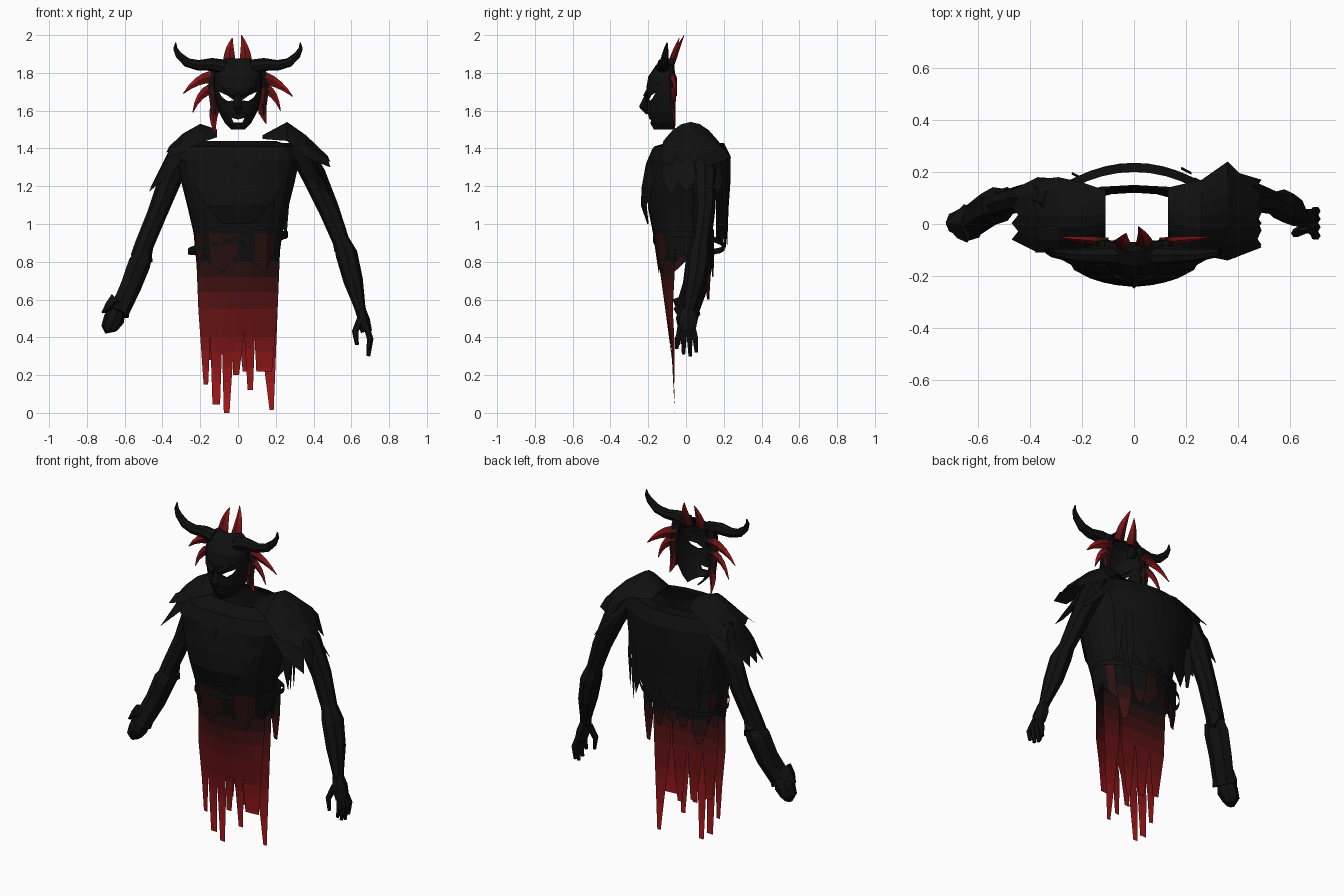
import bpy, bmesh, math
from mathutils import Vector as V

if "Cube" in bpy.data.objects:
    bpy.data.objects.remove(bpy.data.objects["Cube"])

# Palette: black to red in steps
SHADES = []
for i in range(10):
    t = (i / 9) ** 1.5
    m = bpy.data.materials.new("shade_%d" % i)
    m.diffuse_color = (0.005 + 0.45 * t, 0.005 + 0.005 * t, 0.005 + 0.007 * t, 1)
    m.use_nodes = True
    m.node_tree.nodes["Principled BSDF"].inputs["Base Color"].default_value = m.diffuse_color
    SHADES.append(m)


def build(name, verts, faces, tone=None, cuts=()):
    bm = bmesh.new()
    vs = [bm.verts.new(v) for v in verts]
    for f in faces:
        bm.faces.new([vs[i] for i in f])
    for z in cuts:
        bmesh.ops.bisect_plane(bm, geom=bm.verts[:] + bm.edges[:] + bm.faces[:],
                               plane_co=(0, 0, z), plane_no=(0, 0, 1))
    bmesh.ops.recalc_face_normals(bm, faces=bm.faces)
    for f in bm.faces:
        t = tone(f.calc_center_median()) if tone else 0
        f.material_index = max(0, min(9, int(t * 9.99)))
    me = bpy.data.meshes.new(name)
    bm.to_mesh(me)
    bm.free()
    for m in SHADES:
        me.materials.append(m)
    ob = bpy.data.objects.new(name, me)
    bpy.context.collection.objects.link(ob)
    return ob


def sheet(name, rows, closed=False, **kw):
    n = len(rows[0])
    faces = [(r * n + i, r * n + (i + 1) % n, (r + 1) * n + (i + 1) % n, (r + 1) * n + i)
             for r in range(len(rows) - 1) for i in range(n if closed else n - 1)]
    return build(name, [p for row in rows for p in row], faces, **kw)


def tube(name, pts, radii, n=6, flat=1.0, tone=None):
    pts = [V(p) for p in pts]
    verts, faces = [], []
    for k, (p, r) in enumerate(zip(pts, radii)):
        d = (pts[min(k + 1, len(pts) - 1)] - pts[max(k - 1, 0)]).normalized()
        a = d.cross(V((0, 1, 0)))
        a = a.normalized() if a.length > 0.01 else V((1, 0, 0))
        b = d.cross(a)
        verts += [p + a * r * math.cos(q) + b * r * flat * math.sin(q)
                  for q in (2 * math.pi * i / n for i in range(n))]
    for k in range(len(pts) - 1):
        faces += [(k * n + i, k * n + (i + 1) % n, (k + 1) * n + (i + 1) % n, (k + 1) * n + i)
                  for i in range(n)]
    faces += [tuple(range(n)), tuple(range(len(verts) - n, len(verts)))]
    return build(name, verts, faces, tone)


def lerp(table, z):
    for (z0, a), (z1, b) in zip(table, table[1:]):
        if z0 <= z <= z1:
            return a + (b - a) * (z - z0) / (z1 - z0)
    return table[0][1] if z < table[0][0] else table[-1][1]


# Mask shell, open at the back, with cut eyes and mouth
rows = []
for z, w, f in [(1.5, .035, -.17), (1.535, .07, -.19), (1.6, .105, -.205), (1.66, .12, -.205),
                (1.72, .128, -.21), (1.78, .128, -.2), (1.84, .115, -.16), (1.875, .07, -.11)]:
    angs = [math.radians(-90 + 15 * i) for i in range(13)]
    rows.append([(w * math.sin(a), -.065 + (f + .065) * max(0, math.cos(a)) ** .8, z) for a in angs])
mask = sheet("mask", rows)
sol = mask.modifiers.new("thick", 'SOLIDIFY')
sol.thickness = 0.008
eye = [(.02, 1.655), (.055, 1.65), (.085, 1.672), (.1, 1.7), (.06, 1.682)]
mouth = [(-.035, 1.562), (-.022, 1.537), (.022, 1.537), (.035, 1.562), (0, 1.553)]
for k, prof in enumerate([eye, [(-x, z) for x, z in eye], mouth]):
    n = len(prof)
    cut = build("cutter", [(x, y, z) for y in (-.4, -.02) for x, z in prof],
                [tuple(range(n)), tuple(range(n, 2 * n))] +
                [(i, (i + 1) % n, n + (i + 1) % n, n + i) for i in range(n)])
    cut.hide_render = True
    bo = mask.modifiers.new("cut%d" % k, 'BOOLEAN')
    bo.operation, bo.object, bo.solver = 'DIFFERENCE', cut, 'EXACT'
bpy.context.view_layer.update()
baked = bpy.data.meshes.new_from_object(mask.evaluated_get(bpy.context.evaluated_depsgraph_get()))
mask.modifiers.clear()
mask.data = baked
for ob in [o for o in bpy.data.objects if o.name.startswith("cutter")]:
    bpy.data.objects.remove(ob)
tube("nose", [(0, -.2, 1.7), (0, -.225, 1.62), (0, -.2, 1.585)], [.01, .024, .012], 4)

# Horns, brows, hair spikes
for s in (-1, 1):
    tube("horn", [(s * x, y, z) for x, y, z in [(.07, -.12, 1.83), (.14, -.12, 1.845), (.21, -.12, 1.84),
         (.27, -.115, 1.855), (.315, -.11, 1.895), (.332, -.105, 1.93), (.33, -.1, 1.96)]],
         [.04, .034, .028, .024, .018, .011, .003], 8)
    tube("brow", [(s * .015, -.215, 1.68), (s * .06, -.2, 1.705), (s * .11, -.14, 1.74)],
         [.012, .014, .006], 4)
    tube("side_hair", [(s * .11, -.075, 1.84), (s * .135, -.07, 1.72), (s * .125, -.07, 1.58)],
         [.03, .03, .02], 5, .5, lambda c: max(0, (1.75 - c.z) * 2))


def spike(base, mid, tip, r):
    b, m, t = V(base), V(mid), V(tip)
    pts = [b * (1 - u) ** 2 + m * 2 * u * (1 - u) + t * u * u for u in [i / 5 for i in range(6)]]
    tube("hair_spike", pts, [r, r * .95, r * .8, r * .6, r * .35, .002], 4, .5,
         lambda c: .2 + .75 * (c - b).length / (t - b).length)


for b, m, t, r in [((-.045, -.08, 1.84), (-.05, -.06, 1.92), (-.03, -.035, 1.985), .034),
                   ((.04, -.08, 1.84), (.045, -.05, 1.92), (.018, -.01, 2.0), .034),
                   ((-.1, -.07, 1.78), (-.2, -.06, 1.79), (-.29, -.05, 1.69), .035),
                   ((.1, -.07, 1.78), (.2, -.06, 1.77), (.29, -.05, 1.675), .035),
                   ((-.11, -.07, 1.72), (-.2, -.06, 1.72), (-.24, -.06, 1.59), .03),
                   ((.11, -.07, 1.73), (.19, -.06, 1.72), (.225, -.06, 1.6), .03),
                   ((-.12, -.07, 1.62), (-.14, -.065, 1.56), (-.12, -.06, 1.47), .026),
                   ((.125, -.07, 1.64), (.13, -.065, 1.58), (.15, -.06, 1.53), .026)]:
    spike(b, m, t, r)

# Torso shell, open at top and bottom
rows = []
for z, rx, f, b in [(.84, .22, -.15, .12), (.95, .235, -.175, .125), (1.08, .265, -.2, .13),
                    (1.22, .3, -.21, .145), (1.34, .325, -.2, .15), (1.41, .29, -.17, .15),
                    (1.44, .2, -.07, .145)]:
    c, r = (f + b) / 2, (b - f) / 2
    row = []
    for i in range(20):
        a = 2 * math.pi * i / 20
        ca, sa = math.cos(a), math.sin(a)
        jag = -.05 * (i % 3) if z == .84 else 0
        row.append((rx * math.copysign(abs(ca) ** .8, ca), c + r * math.copysign(abs(sa) ** .8, sa), z + jag))
    rows.append(row)
sheet("torso", rows, True, tone=lambda c: max(0, (1.0 - c.z) * .8))

# Thin chest wraps standing off the torso
for s in (-1, 1):
    rows = []
    for z, f, x0, x1 in [(1.4, -.18, .05, .26), (1.32, -.212, .01, .25), (1.2, -.235, -.03, .23),
                         (1.1, -.24, -.03, .17), (1.0, -.205, -.02, .08)]:
        xs = [x0 + (x1 - x0) * i / 4 for i in range(5)]
        rows.append([(s * x, f + 1.1 * x * x, z) for x in xs])
    sheet("chest_wrap", rows)

# Back cape with ragged hem
rows = []
for z, y, w in [(1.43, .2, .3), (1.36, .235, .3), (1.22, .235, .27), (1.08, .225, .24), (.98, .22, .21)]:
    rows.append([(w * (i / 5 - 1), y - 1.1 * (w * (i / 5 - 1)) ** 2,
                  z - (.1 * ((i * 2) % 3) / 2 if z < 1 else 0)) for i in range(11)])
sheet("cape", rows)

# Layered shoulder plates with jagged edges
def plate(name, s, spec, jag):
    rows = []
    for k, (x, z, y0, y1, drop) in enumerate(spec):
        row = []
        for i in range(7):
            u = i / 3 - 1
            j = jag * (i % 2) if k == len(spec) - 1 else 0
            row.append((s * (x - j * .5), y0 + (y1 - y0) * i / 6, z - drop * u * u + j))
        rows.append(row)
    sheet(name, rows)


plate("shoulder_plate", 1, [(.13, 1.47, -.05, .14, .02), (.26, 1.54, -.12, .17, .1),
                            (.36, 1.47, -.14, .24, .12), (.49, 1.33, -.09, .11, .03)], .03)
plate("lower_shoulder_plate", 1, [(.28, 1.47, -.12, .17, .1), (.39, 1.36, -.13, .2, .12),
                                  (.49, 1.17, -.08, .17, .02)], .06)
plate("shoulder_plate", -1, [(.11, 1.5, -.05, .13, .04), (.2, 1.53, -.1, .16, .1),
                             (.29, 1.48, -.11, .18, .1), (.38, 1.38, -.11, .17, .03)], .03)
plate("lower_shoulder_plate", -1, [(.24, 1.48, -.11, .17, .1), (.37, 1.38, -.11, .18, .12),
                                   (.47, 1.18, -.06, .13, .01)], .05)

# Arms: bare right side hand, armoured left side fist
tube("upper_arm", [(.32, .08, 1.4), (.4, .1, 1.26), (.48, .1, 1.08), (.545, .08, .91), (.555, .075, .86)],
     [.06, .065, .055, .045, .045], 8)
tube("forearm", [(.54, .08, .93), (.575, .07, .84), (.61, .05, .7), (.645, .02, .56), (.655, .01, .52)],
     [.04, .058, .052, .03, .028], 8, 1.1)
tube("palm", [(.65, .01, .55), (.665, .01, .49), (.68, .01, .43)], [.025, .034, .03], 6, 1.6)
for y, zt in [(-.045, .34), (-.012, .31), (.02, .3), (.05, .32)]:
    tube("finger", [(.68, .6 * y + .005, .46), (.7, y, .39), (.69, y * 1.1, zt)], [.016, .017, .01], 6)
tube("thumb", [(.65, -.02, .5), (.62, -.035, .43), (.63, -.04, .36)], [.02, .017, .01], 6)

tube("upper_arm", [(-.3, .08, 1.4), (-.35, .1, 1.26), (-.43, .1, 1.05), (-.5, .08, .88), (-.52, .07, .82)],
     [.06, .062, .052, .05, .05], 8)
tube("gauntlet", [(-.5, .08, .84), (-.525, .07, .79), (-.57, .05, .67), (-.625, .01, .55), (-.635, .005, .53)],
     [.05, .062, .058, .055, .062], 7, 1.2)
tube("elbow_guard", [(-.46, .09, .93), (-.5, .1, .84), (-.47, .1, .79)], [.02, .045, .02], 5)
tube("cuff_spike", [(-.64, 0, .6), (-.68, 0, .56), (-.72, 0, .53)], [.04, .03, .004], 4, 1.8)
tube("fist", [(-.635, .005, .55), (-.655, .005, .5), (-.68, .005, .45), (-.675, .005, .425)],
     [.04, .056, .045, .028], 8, 1.05)

# Ragged skirt strips fading to red
FRONT = [(0, -.06), (.4, -.08), (.6, -.12), (.95, -.168)]
BULGE = [(0, .1), (.4, .35), (.95, .8)]
CUTS = [.08 * i for i in range(1, 13)]


def strip(name, x, w, tip_x, tip_w, tip_z, ycalc, top=.97, neck=.55):
    mid = max(neck, tip_z + .1)
    low = (mid + tip_z) / 2
    stops = [(top, x * 1.08, w * 1.08), (mid, x, w), (low, (x + tip_x) / 2, (w + tip_w) / 2), (tip_z, tip_x, tip_w)]
    rows = [[(cx + u * hw, ycalc(cx + u * hw, z), z) for u in (-1, 0, 1)] for z, cx, hw in stops]
    sheet(name, rows, tone=lambda c: max(0, .95 - 1.05 * c.z), cuts=CUTS)


def front_y(x, z):
    return lerp(FRONT, z) * (1 - lerp(BULGE, z) * min(1, (x / .24) ** 2))


for x, w, tx, tw, tz in [(-.175, .035, -.17, .012, .15), (-.115, .037, -.115, .02, .045),
                         (-.05, .04, -.06, .015, .0), (.01, .035, -.01, .016, .2),
                         (.06, .035, .065, .014, .12), (.115, .035, .125, .028, .22),
                         (.175, .035, .155, .025, .22)]:
    strip("front_skirt_strip", x, w, tx, tw, tz, front_y)
for x, w, tx, tw, tz in [(-.16, .05, -.15, .02, .28), (-.06, .05, -.05, .02, .25),
                         (.04, .05, .04, .015, .22), (.155, .055, .178, .011, .015)]:
    strip("inner_skirt_strip", x, w, tx, tw, tz, lambda x, z: 0.0)
for x, w, tz in [(-.17, .04, .66), (-.08, .045, .75), (.08, .045, .72), (.165, .04, .6)]:
    strip("back_skirt_strip", x, w, x, .015, tz, lambda x, z: .15 - 1.2 * x * x, .97, .75)

# Slanted belt loop and loose hanging straps
ring = []
for i in range(25):
    a = 2 * math.pi * i / 24
    ring.append((.265 * math.cos(a), .015 + .19 * math.sin(a), .9 + .045 * math.cos(a) - .02 * math.sin(a)))
sheet("belt", [[(x, y, z + .015) for x, y, z in ring], [(x, y, z - .015) for x, y, z in ring]])
for x, y, z0, z1 in [(.25, .16, 1.28, .92), (.2, .2, 1.2, .87), (-.22, .18, 1.15, .9)]:
    sheet("hanging_strap", [[(x - .02, y + .01, z0), (x + .02, y - .01, z0)],
                            [(x - .018, y + .02, (z0 + z1) / 2), (x + .02, y, (z0 + z1) / 2)],
                            [(x - .004, y + .01, z1), (x + .006, y, z1)]])
